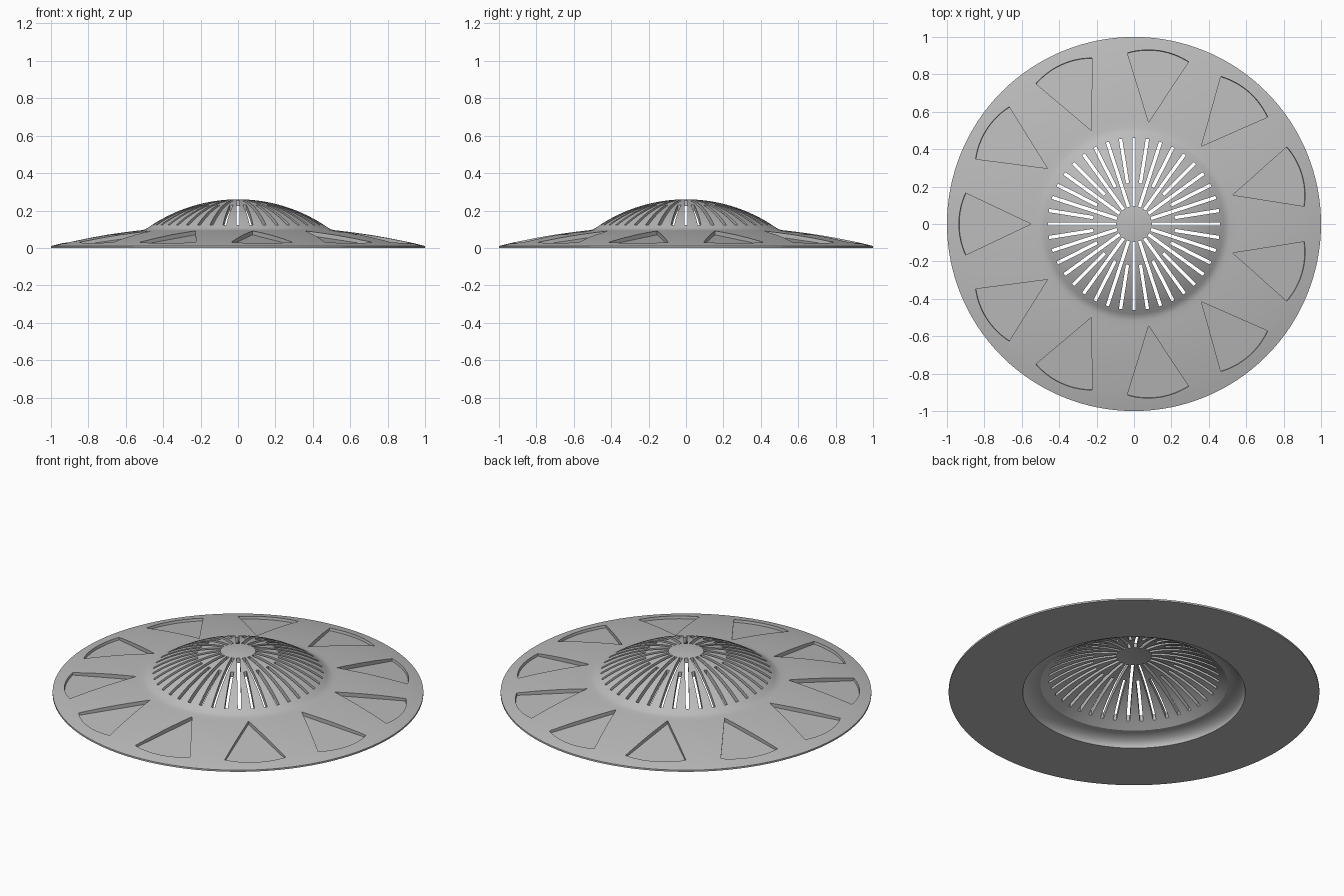
import bpy, bmesh, math
from mathutils import Matrix, Vector

cube = bpy.data.objects.get("Cube")
if cube:
    bpy.data.objects.remove(cube, do_unlink=True)

SEGMENTS = 128
DOME_R, DOME_Z, INNER_R = 0.84, -0.58, 0.811

steel = bpy.data.materials.new("grey_steel")
steel.use_nodes = True
GREY = (0.5, 0.5, 0.5, 1)
steel.diffuse_color = GREY
steel.node_tree.nodes["Principled BSDF"].inputs["Base Color"].default_value = GREY


def make_object(name, bm):
    bmesh.ops.recalc_face_normals(bm, faces=bm.faces)
    mesh = bpy.data.meshes.new(name)
    bm.to_mesh(mesh)
    bm.free()
    mesh.materials.append(steel)
    obj = bpy.data.objects.new(name, mesh)
    bpy.context.collection.objects.link(obj)
    return obj


def sphere_z(radius, r):
    return DOME_Z + math.sqrt(radius ** 2 - r ** 2)


def add_prism(bm, outline, matrix, low, high):
    """Extrude a flat outline between two heights, then place it."""
    rings = [[bm.verts.new(matrix @ Vector((x, y, z))) for x, y in outline]
             for z in (low, high)]
    bm.faces.new(rings[0][::-1])
    bm.faces.new(rings[1])
    n = len(outline)
    for i in range(n):
        j = (i + 1) % n
        bm.faces.new((rings[0][i], rings[0][j], rings[1][j], rings[1][i]))


# Body section: inner dome, rounded underside channel, rim, flange, outer dome
steps = 14
profile = [(0.505 * i / steps, sphere_z(INNER_R, 0.505 * i / steps))
           for i in range(steps + 1)]
for i in range(1, 9):
    t = math.pi / 2 * (1 - i / 8)
    profile.append((0.505 + 0.095 * math.cos(t), 0.055 * math.sin(t)))
profile += [(1, 0), (1, 0.01), (0.95, 0.023), (0.9, 0.034), (0.8, 0.054),
            (0.7, 0.071), (0.6, 0.085), (0.55, 0.091), (0.515, 0.095),
            (0.495, 0.1)]
profile += [(0.48 * i / steps, sphere_z(DOME_R, 0.48 * i / steps))
            for i in range(steps, -1, -1)]

bm = bmesh.new()
verts = [bm.verts.new((r, 0, z)) for r, z in profile]
edges = [bm.edges.new(pair) for pair in zip(verts, verts[1:])]
bmesh.ops.spin(bm, geom=verts + edges, cent=(0, 0, 0), axis=(0, 0, 1),
               angle=math.tau, steps=SEGMENTS, use_merge=True)
bmesh.ops.remove_doubles(bm, verts=bm.verts, dist=1e-5)
body = make_object("strainer_body", bm)

# Alternating long and short radial slots through the dome
bm = bmesh.new()
for i in range(40):
    start, end, half = (0.22 if i % 2 else 0.095), 0.46, 0.009
    outline = [(start, -half), (end, -half), (end, half), (start, half)]
    add_prism(bm, outline, Matrix.Rotation(math.tau * i / 40, 4, "Z"), 0.03, 0.4)
slots = make_object("slot_cutter", bm)

# Eleven fan-shaped recesses, sunk square to the sloping flange
bm = bmesh.new()
fan = [(0, 0)]
for i in range(17):
    a = math.radians(-25 + 50 * i / 16)
    fan.append((0.392 * math.cos(a), 0.392 * math.sin(a)))
for i in range(11):
    place = (Matrix.Rotation(math.pi + math.tau * i / 11, 4, "Z")
             @ Matrix.Translation((0.55, 0, 0.09))
             @ Matrix.Rotation(math.atan(0.155), 4, "Y"))
    add_prism(bm, fan, place, -0.02, 0.06)
recesses = make_object("recess_cutter", bm)

# Cut, then shade smooth with crisp edges
bpy.ops.object.select_all(action="DESELECT")
bpy.context.view_layer.objects.active = body
body.select_set(True)
for cutter in (slots, recesses):
    mod = body.modifiers.new(cutter.name, "BOOLEAN")
    mod.operation = "DIFFERENCE"
    mod.solver = "EXACT"
    mod.object = cutter
    bpy.ops.object.modifier_apply(modifier=mod.name)
    bpy.data.objects.remove(cutter, do_unlink=True)
bpy.ops.object.shade_smooth_by_angle(angle=math.radians(30))
